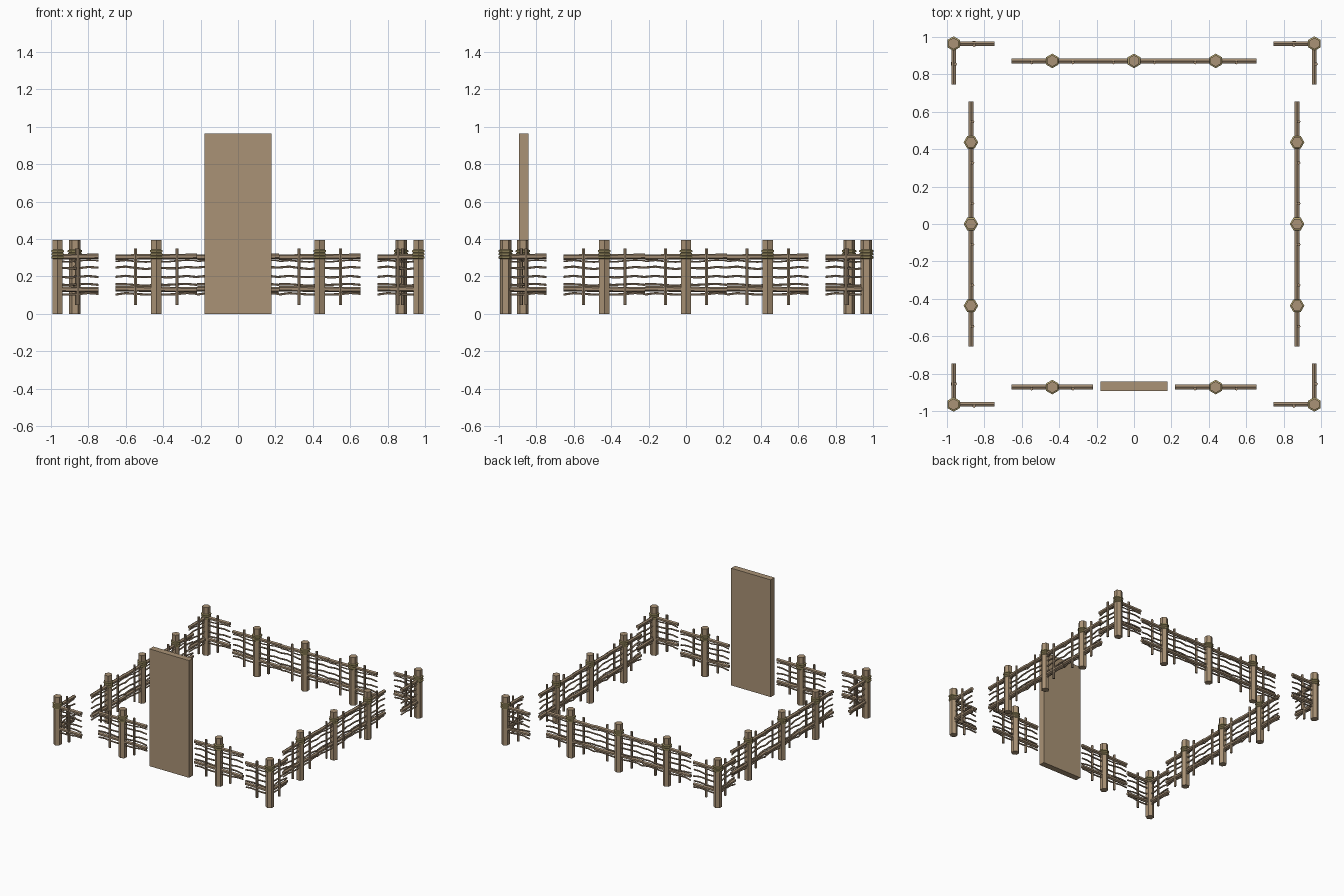
import bpy, bmesh, math, random
from mathutils import Vector

random.seed(4)
cube = bpy.data.objects.get("Cube")
if cube:
    bpy.data.objects.remove(cube, do_unlink=True)


def material(name, rgb):
    m = bpy.data.materials.new(name)
    m.use_nodes = True
    m.diffuse_color = (*rgb, 1)
    m.node_tree.nodes["Principled BSDF"].inputs["Base Color"].default_value = (*rgb, 1)
    return m


wood = material("light wood", (0.40, 0.29, 0.18))
bark = material("branch wood", (0.35, 0.255, 0.165))
straw = material("straw rope", (0.42, 0.34, 0.15))


def tube(bm, points, radii, sides=6):
    """Faceted rod through the points, one radius per point."""
    pts = [Vector(p) for p in points]
    if not isinstance(radii, (list, tuple)):
        radii = [radii] * len(pts)
    d = (pts[-1] - pts[0]).normalized()
    u = Vector((0, 1, 0)) if abs(d.z) > 0.7 else Vector((0, 0, 1))
    u = (u - d * u.dot(d)).normalized()
    v = d.cross(u)
    rings = []
    for p, r in zip(pts, radii):
        angles = [math.tau * k / sides for k in range(sides)]
        rings.append([bm.verts.new(p + r * (math.cos(a) * u + math.sin(a) * v)) for a in angles])
    for a, b in zip(rings, rings[1:]):
        for k in range(sides):
            j = (k + 1) % sides
            bm.faces.new((a[k], a[j], b[j], b[k]))
    bm.faces.new(rings[0][::-1])
    bm.faces.new(rings[-1])


def mesh_from(name, mat, rods):
    bm = bmesh.new()
    for rod in rods:
        tube(bm, *rod)
    mesh = bpy.data.meshes.new(name)
    bm.to_mesh(mesh)
    bm.free()
    mesh.materials.append(mat)
    return mesh


def place(name, mesh, x, y, turn=0):
    ob = bpy.data.objects.new(name, mesh)
    ob.location = (x, y, 0)
    ob.rotation_euler.z = turn
    bpy.context.collection.objects.link(ob)


# Hexagonal post and its three-coil rope binding
HALF = 0.218
post = mesh_from("post", wood, [([(0, 0, 0), (0, 0, 0.395)], 0.031)])
coils = []
for z, r in ((0.302, 0.039), (0.319, 0.037), (0.335, 0.039)):
    heights = (z - 0.008, z - 0.004, z + 0.004, z + 0.008)
    coils.append(([(0, 0, h) for h in heights], [0.031, r, r, 0.031]))
rope = mesh_from("rope_binding", straw, coils)

# Half panels: rails, one upright and woven twigs on each side of a post
panels = {}
for s in (-1, 1):
    rails = [([(0, 0, z), (s * HALF, 0, z + s * tilt)], 0.0145)
             for z, tilt in ((0.305, 0.002), (0.131, -0.003))]
    upright = [([(s * 0.11, -0.009, 0.048), (s * 0.11, -0.009, 0.35)], 0.0095)]
    twigs = []
    for i, z in enumerate((0.282, 0.245, 0.198, 0.155, 0.104)):
        weave = 1 if i % 2 else -1
        path = [(0, 0, z)]
        for k in range(1, 5):
            bend = (0, 0.5, 1, 0.3, -0.5)[k]
            path.append((s * HALF * k / 4, weave * 0.007 * bend,
                         z - 0.004 * math.sin(k * math.pi / 2) + random.uniform(-0.003, 0.003)))
        twigs.append((path, 0.0065 if i else 0.005, 5))
    panels[s] = {"rails": mesh_from("rails", bark, rails),
                 "upright": mesh_from("upright", bark, upright),
                 "woven_twigs": mesh_from("woven_twigs", bark, twigs)}


def bound_post(name, x, y, turn=0):
    place(name + "_post", post, x, y, turn)
    place(name + "_rope", rope, x, y, turn)


def panel(name, side, x, y, turn=0):
    for part, mesh in panels[side].items():
        place(name + "_" + part, mesh, x, y, turn)


def section(name, x, y, turn=0):
    bound_post(name, x, y, turn)
    for s in (-1, 1):
        panel(name, s, x, y, turn)


# Straight fence runs
EDGE, STEP = 0.872, 0.437
for i in (-1, 0, 1):
    section("back_fence", i * STEP, EDGE)
    section("left_fence", EDGE, i * STEP, math.pi / 2)
    section("right_fence", -EDGE, i * STEP, math.pi / 2)
    if i:
        section("front_fence", i * STEP, -EDGE)

# Corner posts with two short arms
CORNER = 0.9645
for sx in (-1, 1):
    for sy in (-1, 1):
        x, y = sx * CORNER, sy * CORNER
        bound_post("corner", x, y)
        panel("corner_cross", -sx, x, y)
        panel("corner_side", -sy, x, y, math.pi / 2)

# Tall door slab in the front gap
bm = bmesh.new()
bmesh.ops.create_cube(bm, size=1)
bmesh.ops.scale(bm, vec=(0.36, 0.05, 0.963), verts=bm.verts)
bmesh.ops.translate(bm, vec=(0, 0, 0.4815), verts=bm.verts)
door = bpy.data.meshes.new("door_slab")
bm.to_mesh(door)
bm.free()
door.materials.append(wood)
place("door_slab", door, 0, -0.868)
